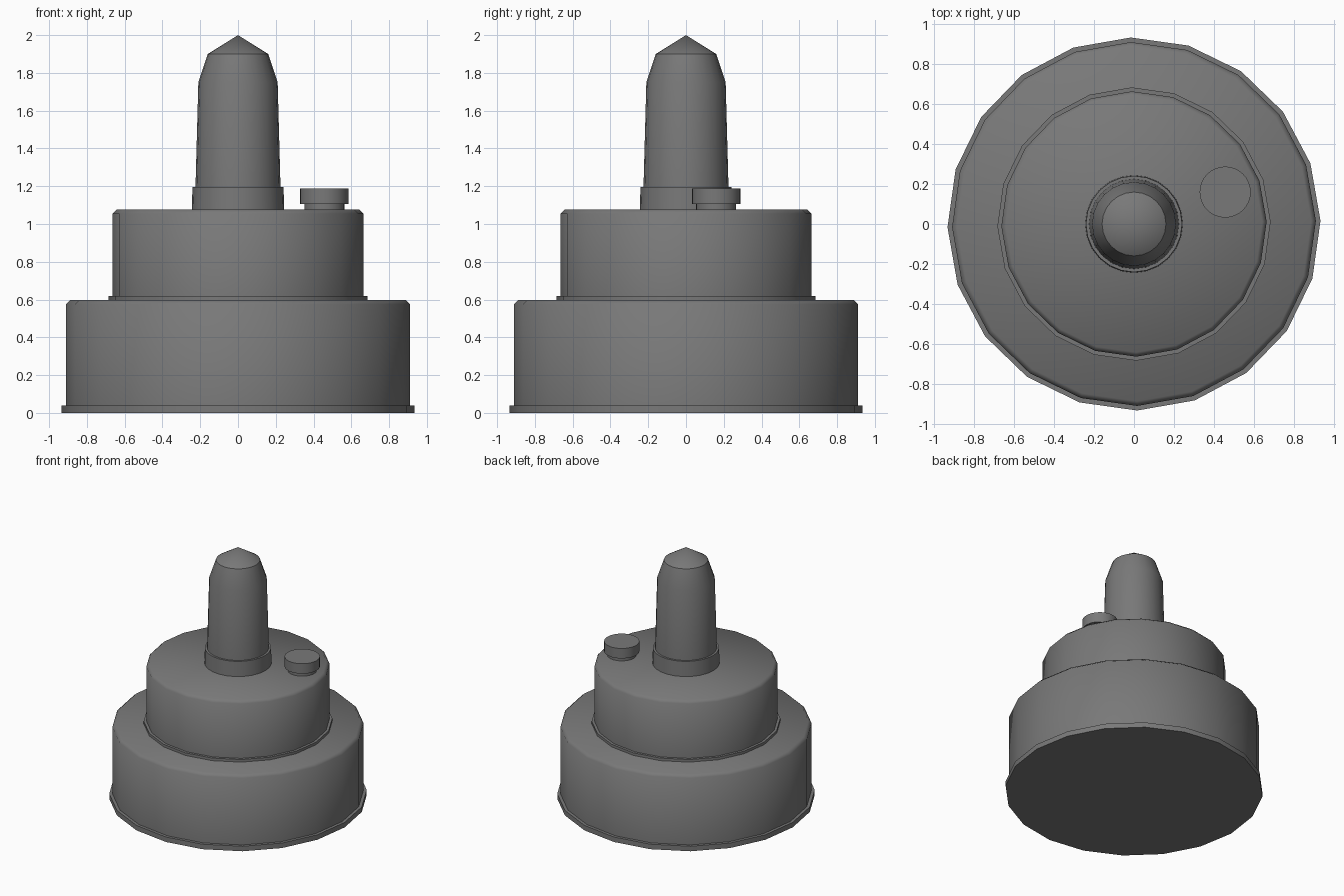
import bpy, bmesh, math

cube = bpy.data.objects.get("Cube")
if cube:
    bpy.data.objects.remove(cube)

grey = bpy.data.materials.new("mid_grey")
grey.use_nodes = True
colour = (0.19, 0.19, 0.19, 1)
grey.diffuse_color = colour
grey.node_tree.nodes["Principled BSDF"].inputs["Base Color"].default_value = colour


def lathe(name, profile, sides, turn=0, centre=(0, 0), smooth=50):
    """Turn a (radius, height) profile round the vertical axis into a closed solid."""
    bm = bmesh.new()
    rings = []
    for r, z in profile:
        angles = [math.radians(turn) + math.tau * i / sides for i in range(sides)]
        if r == 0:
            rings.append([bm.verts.new((0, 0, z))])
        else:
            rings.append([bm.verts.new((r * math.cos(a), r * math.sin(a), z)) for a in angles])
    for low, high in zip(rings, rings[1:]):
        for i in range(sides):
            j = (i + 1) % sides
            if len(high) == 1:
                bm.faces.new((low[i], low[j], high[0]))
            else:
                bm.faces.new((low[i], low[j], high[j], high[i]))
    bm.faces.new(rings[0][::-1])
    if len(rings[-1]) > 1:
        bm.faces.new(rings[-1])
    mesh = bpy.data.meshes.new(name)
    bm.to_mesh(mesh)
    bm.free()
    mesh.materials.append(grey)
    obj = bpy.data.objects.new(name, mesh)
    obj.location = (*centre, 0)
    bpy.context.collection.objects.link(obj)
    bpy.ops.object.select_all(action="DESELECT")
    obj.select_set(True)
    bpy.context.view_layer.objects.active = obj
    bpy.ops.object.shade_smooth_by_angle(angle=math.radians(smooth))
    return obj


# Two stacked drums, each with a thin flange at its foot
lathe("base_flange", [(0.935, 0), (0.935, 0.04)], 20, 1)
lathe("base_drum", [(0.912, 0.02), (0.912, 0.575), (0.888, 0.597)], 20, 1)
lathe("upper_flange", [(0.685, 0.58), (0.685, 0.618)], 20, 1)
lathe("upper_drum", [(0.665, 0.59), (0.665, 1.055), (0.643, 1.077)], 20, 1)

# Central post with its collar
lathe("post_collar", [(0.245, 1.06), (0.241, 1.197)], 24)
lathe("post", [(0.228, 1.08), (0.225, 1.197), (0.21, 1.75), (0.16, 1.9), (0, 2)], 24, smooth=35)

# Off-centre button on the upper drum
button_centre = (0.457, 0.16)
lathe("button_stem", [(0.106, 1.06), (0.106, 1.12)], 32, centre=button_centre)
lathe("button_cap", [(0.128, 1.107), (0.128, 1.187)], 32, centre=button_centre)
